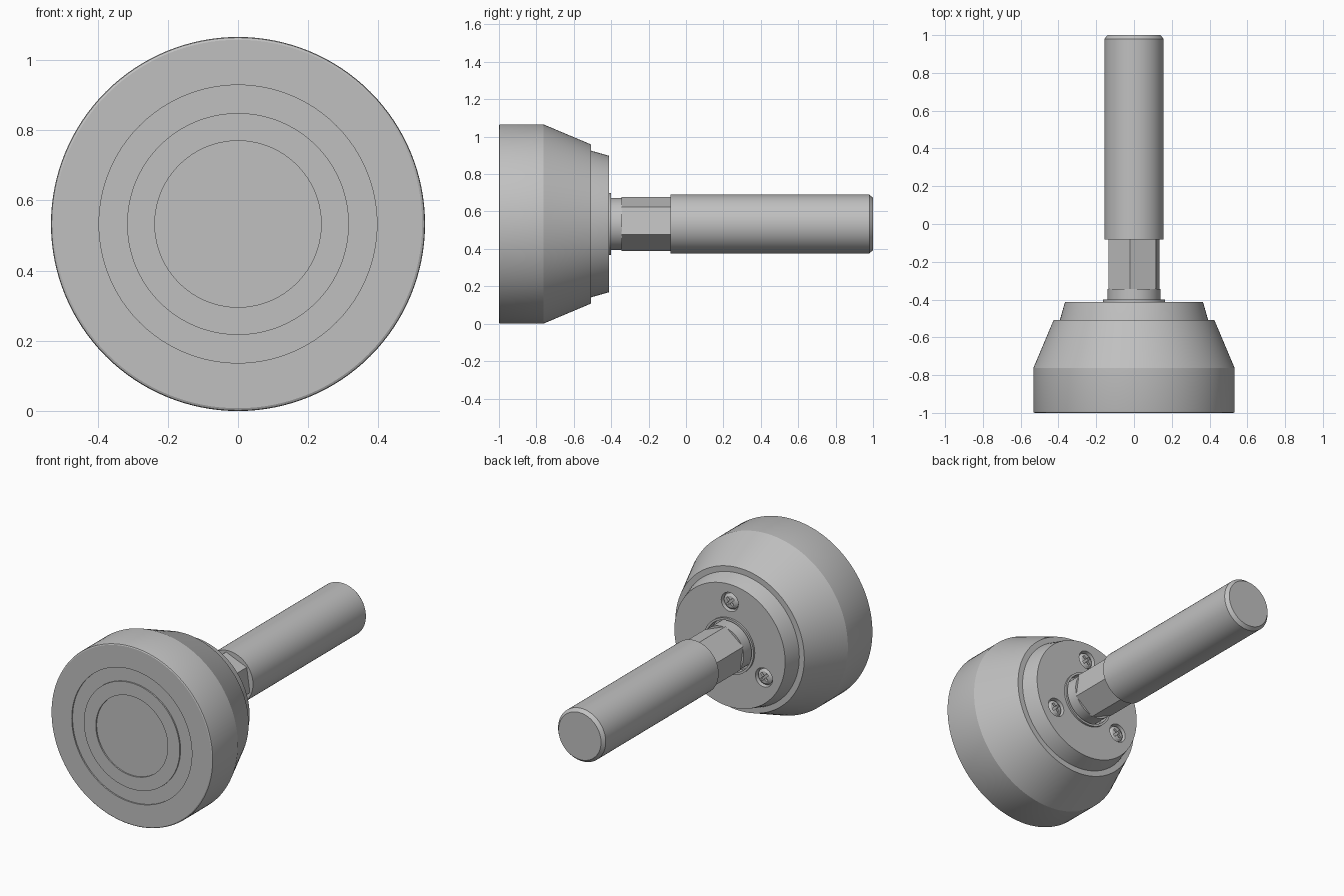
import bpy, bmesh, math
from mathutils import Matrix, Vector

cube = bpy.data.objects.get("Cube")
if cube:
    bpy.data.objects.remove(cube, do_unlink=True)

AXIS_Z = 0.533
AXIS = Vector((0, -1, 0))

steel = bpy.data.materials.new("satin_grey")
steel.use_nodes = True
steel.diffuse_color = (0.53, 0.53, 0.53, 1)
steel.node_tree.nodes["Principled BSDF"].inputs["Base Color"].default_value = steel.diffuse_color


def finish(name, bm, x=0, z=0):
    """Turn a bmesh into a grey object placed relative to the main axis."""
    bmesh.ops.recalc_face_normals(bm, faces=bm.faces)
    mesh = bpy.data.meshes.new(name)
    bm.to_mesh(mesh)
    bm.free()
    mesh.materials.append(steel)
    obj = bpy.data.objects.new(name, mesh)
    obj.location = (x, 0, AXIS_Z + z)
    bpy.context.collection.objects.link(obj)
    return obj


def lathe(name, profile, x=0, z=0, sides=96, start=0):
    """Spin (radius, y) points about the y axis."""
    bm = bmesh.new()
    turn = Matrix.Rotation(math.radians(start), 3, AXIS)
    verts = [bm.verts.new(turn @ Vector((r, y, 0))) for r, y in profile]
    edges = [bm.edges.new(pair) for pair in zip(verts, verts[1:])]
    bmesh.ops.spin(bm, geom=verts + edges, cent=(0, 0, 0), axis=AXIS,
                   angle=math.tau, steps=sides, use_merge=True)
    bmesh.ops.remove_doubles(bm, verts=bm.verts, dist=1e-5)
    return finish(name, bm, x, z)


def cut(obj, cutter):
    """Subtract the cutter from the object and discard it."""
    cutter.hide_render = True
    mod = obj.modifiers.new("cut", "BOOLEAN")
    mod.operation = "DIFFERENCE"
    mod.solver = "EXACT"
    mod.object = cutter
    bpy.context.view_layer.objects.active = obj
    bpy.ops.object.modifier_apply(modifier=mod.name)
    bpy.data.objects.remove(cutter, do_unlink=True)


def smooth(obj):
    bpy.ops.object.select_all(action="DESELECT")
    obj.select_set(True)
    bpy.context.view_layer.objects.active = obj
    bpy.ops.object.shade_smooth_by_angle(angle=math.radians(20))


# Foot with shallow stepped rings on its front face
foot = lathe("foot", [
    (0, -0.992), (0.237, -0.992), (0.237, -1), (0.316, -1), (0.316, -0.992),
    (0.396, -0.992), (0.396, -1), (0.525, -1), (0.531, -0.997), (0.533, -0.99),
    (0.533, -0.763), (0.425, -0.507), (0, -0.507)], sides=128)

# Retaining cap with a raised lip around the neck
cap = lathe("retaining_cap", [
    (0, -0.53), (0.397, -0.53), (0.392, -0.507), (0.365, -0.412), (0.165, -0.412),
    (0.165, -0.4), (0.152, -0.4), (0.152, -0.45), (0, -0.45)])

# Threaded rod, neck and hexagonal wrench section
rod = lathe("rod", [(0, -0.083), (0.157, -0.083), (0.157, 0.98), (0.14, 1), (0, 1)])
neck = lathe("neck", [(0, -0.46), (0.14, -0.46), (0.14, -0.343), (0, -0.343)])
lathe("wrench_hexagon", [(0, -0.345), (0.147, -0.345), (0.147, -0.08), (0, -0.08)],
      sides=6, start=38)

# Three countersunk cross-head screws
screws = []
for i, angle in enumerate((90, 210, 330)):
    x = 0.26 * math.cos(math.radians(angle))
    z = 0.26 * math.sin(math.radians(angle))
    cut(cap, lathe("countersink", [(0, -0.437), (0.052, -0.437), (0.06, -0.39), (0, -0.39)],
                   x, z, 32))
    screw = lathe(f"screw_{i + 1}", [(0, -0.45), (0.047, -0.45), (0.047, -0.426),
                                     (0.034, -0.417), (0, -0.414)], x, z, 32)
    for tilt in (45, 135):
        bm = bmesh.new()
        bmesh.ops.create_cube(bm, size=1, matrix=Matrix.Rotation(math.radians(tilt), 4, AXIS)
                              @ Matrix.Translation((0, -0.41, 0))
                              @ Matrix.Diagonal((0.058, 0.04, 0.014, 1)))
        cut(screw, finish("slot", bm, x, z))
    screws.append(screw)

for part in [foot, cap, rod, neck] + screws:
    smooth(part)
